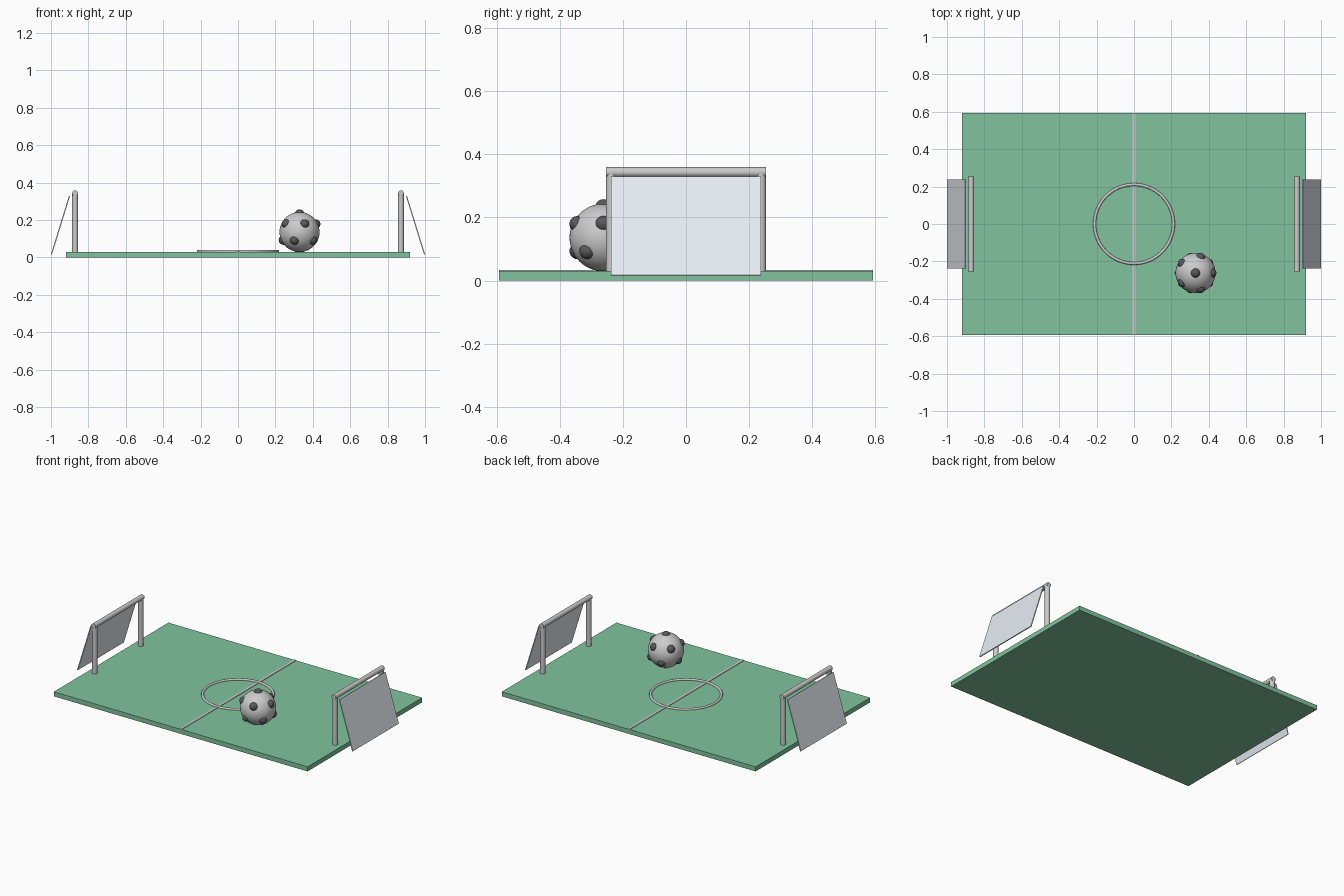
import bpy
from math import sin, cos, radians, pi, sqrt
from mathutils import Vector

if "Cube" in bpy.data.objects:
    bpy.data.objects.remove(bpy.data.objects["Cube"])


def material(name, rgb):
    m = bpy.data.materials.new(name)
    m.diffuse_color = (*rgb, 1)
    m.use_nodes = True
    m.node_tree.nodes["Principled BSDF"].inputs["Base Color"].default_value = m.diffuse_color
    return m


green = material("grass_green", (0.22, 0.55, 0.34))
pale = material("net_white", (0.80, 0.86, 0.91))
dark = material("patch_dark", (0.10, 0.10, 0.10))


def finish(name, mat=None, smooth=False):
    o = bpy.context.object
    o.name = name
    if mat:
        o.data.materials.append(mat)
    if smooth:
        bpy.ops.object.shade_smooth_by_angle(angle=radians(35))
    return o


def box(name, loc, size, mat=None, rot=(0, 0, 0)):
    bpy.ops.mesh.primitive_cube_add(size=1, location=loc)
    o = finish(name, mat)
    o.scale = size
    o.rotation_euler = rot
    return o


def rod(name, loc, length, rot=(0, 0, 0)):
    bpy.ops.mesh.primitive_cylinder_add(vertices=32, radius=0.016, depth=length,
                                        location=loc, rotation=rot)
    return finish(name, smooth=True)


def ball(name, loc, r, segs, rings, mat=None):
    bpy.ops.mesh.primitive_uv_sphere_add(segments=segs, ring_count=rings,
                                         radius=r, location=loc)
    return finish(name, mat, True)


# Pitch and markings
box("pitch", (0, 0, 0.015), (1.84, 1.186, 0.03), green)
box("halfway_line", (0, 0, 0.0305), (0.016, 1.186, 0.006))
bpy.ops.mesh.primitive_torus_add(major_radius=0.211, minor_radius=0.008,
                                 major_segments=64, minor_segments=12,
                                 location=(0, 0, 0.032))
finish("centre_circle", smooth=True)

# Goals at both ends: posts, crossbar and sloping net
for s, side in ((-1, "left"), (1, "right")):
    for t, end in ((-1, "front"), (1, "back")):
        rod(f"{side}_{end}_post", (s * 0.871, t * 0.238, 0.1715), 0.343)
    rod(f"{side}_crossbar", (s * 0.871, 0, 0.343), 0.506, (pi / 2, 0, 0))
    box(f"{side}_net", (s * 0.949, 0, 0.173), (0.006, 0.476, 0.327), pale,
        (0, -s * 0.3, 0))

# Football with a dark patch at each icosahedron corner
centre = Vector((0.329, -0.262, 0.136))
ball("football", centre, 0.107, 48, 24)
dirs = [Vector((0, 0, 1)), Vector((0, 0, -1))]
for up, start in ((1, 0), (-1, 36)):
    for k in range(5):
        a = radians(start + 72 * k)
        dirs.append(Vector((2 * cos(a), 2 * sin(a), up)) / sqrt(5))
for i, d in enumerate(dirs):
    o = ball(f"ball_patch_{i + 1}", centre + d * 0.096, 0.0255, 24, 12, dark)
    o.rotation_euler = d.to_track_quat('Z', 'Y').to_euler()
